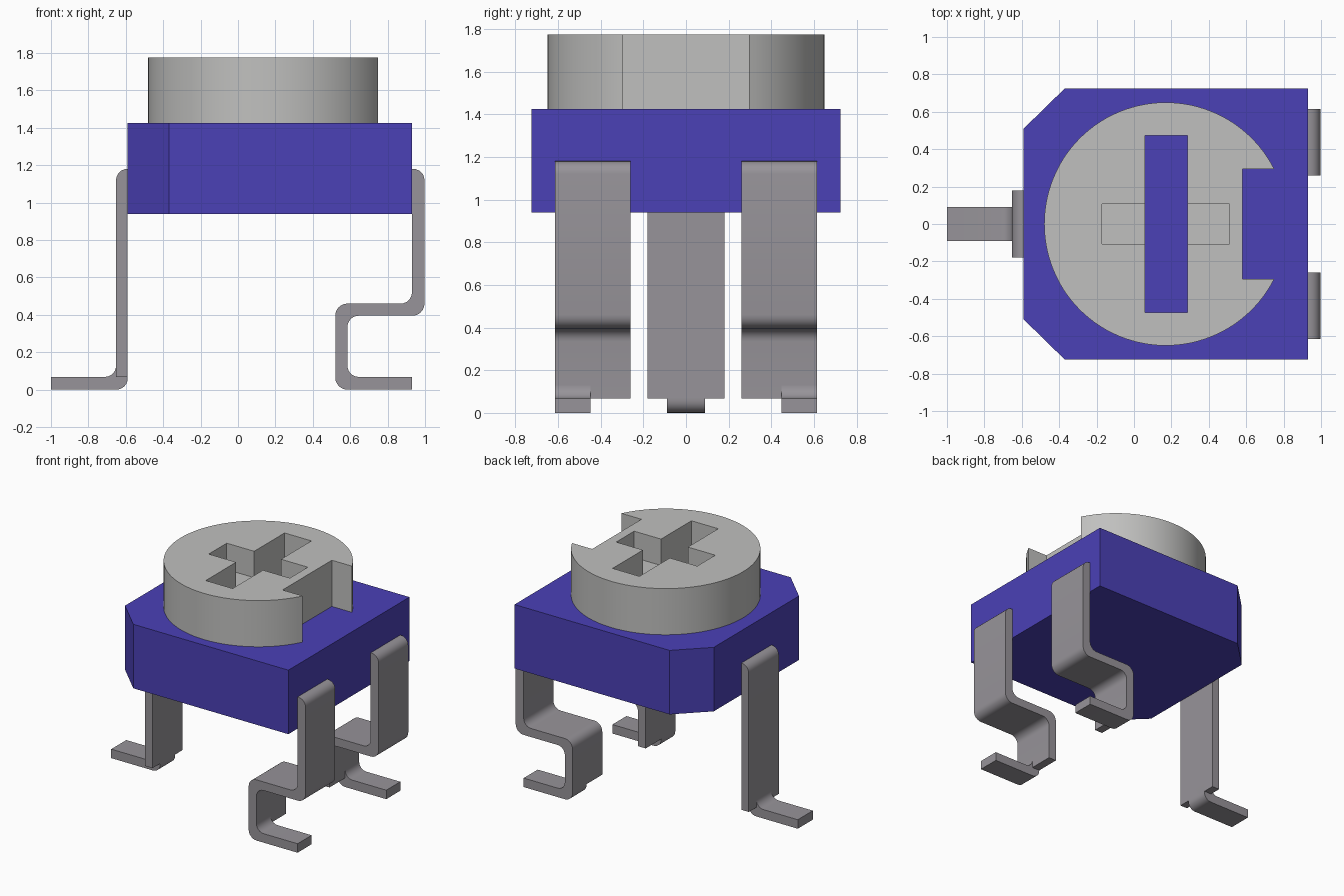
import bpy
import bmesh
import math
from mathutils import Vector

cube = bpy.data.objects.get("Cube")
if cube:
    bpy.data.objects.remove(cube, do_unlink=True)


def material(name, rgb):
    m = bpy.data.materials.new(name)
    m.use_nodes = True
    m.diffuse_color = (*rgb, 1)
    m.node_tree.nodes["Principled BSDF"].inputs["Base Color"].default_value = (*rgb, 1)
    return m


blue = material("blue plastic", (0.07, 0.052, 0.47))
light_grey = material("light grey plastic", (0.53, 0.53, 0.52))
metal = material("grey metal", (0.31, 0.295, 0.32))


def rounded(corners, steps=6):
    """Outline from (u, v[, radius]) corners, with each given radius filleted."""
    pts = []
    for i, c in enumerate(corners):
        p = Vector(c[:2])
        if len(c) < 3:
            pts.append(p)
            continue
        r = c[2]
        a = (Vector(corners[i - 1][:2]) - p).normalized()
        b = (Vector(corners[(i + 1) % len(corners)][:2]) - p).normalized()
        centre = p + (a + b) * r          # right-angle corners
        for k in range(steps + 1):
            t = k / steps * math.pi / 2
            pts.append(centre - b * r * math.cos(t) - a * r * math.sin(t))
    return pts


def prism(name, outline, lo, hi, axis, mat):
    """Extrude an outline along z (outline in xy) or along y (outline in xz)."""
    bm = bmesh.new()
    place = (lambda p, h: (p[0], p[1], h)) if axis == "z" else (lambda p, h: (p[0], h, p[1]))
    face = bm.faces.new([bm.verts.new(place(p, lo)) for p in outline])
    ext = bmesh.ops.extrude_face_region(bm, geom=[face])
    shift = (0, 0, hi - lo) if axis == "z" else (0, hi - lo, 0)
    bmesh.ops.translate(bm, vec=shift,
                        verts=[v for v in ext["geom"] if isinstance(v, bmesh.types.BMVert)])
    bmesh.ops.recalc_face_normals(bm, faces=bm.faces)
    mesh = bpy.data.meshes.new(name)
    bm.to_mesh(mesh)
    bm.free()
    mesh.materials.append(mat)
    ob = bpy.data.objects.new(name, mesh)
    bpy.context.collection.objects.link(ob)
    return ob


def activate(ob):
    bpy.ops.object.select_all(action="DESELECT")
    ob.select_set(True)
    bpy.context.view_layer.objects.active = ob


def smooth(ob):
    activate(ob)
    bpy.ops.object.shade_smooth_by_angle(angle=math.radians(30))


def cut(ob, x0, x1, y0, y1, z0, z1):
    cutter = prism("slot_cutter", [(x0, y0), (x1, y0), (x1, y1), (x0, y1)],
                   z0, z1, "z", light_grey)
    cutter.hide_render = True
    mod = ob.modifiers.new("slot", "BOOLEAN")
    mod.operation = "DIFFERENCE"
    mod.solver = "EXACT"
    mod.object = cutter
    activate(ob)
    bpy.ops.object.modifier_apply(modifier=mod.name)
    bpy.data.objects.remove(cutter, do_unlink=True)


# Housing with two chamfered corners
prism("housing", [(-0.37, -0.725), (0.93, -0.725), (0.93, 0.725), (-0.37, 0.725),
                  (-0.59, 0.51), (-0.59, -0.51)], 0.94, 1.425, "z", blue)

# Dial: round disc with a rectangular notch in its +x side
DIAL_X, DIAL_R, NOTCH_Y = 0.17, 0.65, 0.295
start = math.asin(NOTCH_Y / DIAL_R)
N = 96
disc = []
for i in range(N + 1):
    a = start + (2 * math.pi - 2 * start) * i / N
    disc.append((DIAL_X + DIAL_R * math.cos(a), DIAL_R * math.sin(a)))
disc += [(0.58, -NOTCH_Y), (0.58, NOTCH_Y)]
dial = prism("dial", disc, 1.425, 1.775, "z", light_grey)

# Cross-shaped slot: long arm through the dial, short arm part way down
cut(dial, 0.06, 0.285, -0.472, 0.472, 1.3, 1.9)
cut(dial, -0.17, 0.51, -0.108, 0.108, 1.575, 1.9)
smooth(dial)

# Single straight pin with a narrow outward foot
smooth(prism("single_pin", rounded([(-0.59, 0.068), (-0.59, 1.18), (-0.652, 1.18, 0.06),
                                    (-0.652, 0.068)]), -0.18, 0.18, "y", metal))
smooth(prism("single_pin_foot", rounded([(-1, 0), (-0.59, 0, 0.06), (-0.59, 0.14),
                                         (-0.652, 0.14), (-0.652, 0.068, 0.06), (-1, 0.068)]),
             -0.09, 0.09, "y", metal))

# Pair of folded pins with narrow feet on their outer edges
folded = rounded([(0.93, 1.18), (0.997, 1.18, 0.06), (0.997, 0.395, 0.065),
                  (0.585, 0.395, 0.06), (0.585, 0.068), (0.52, 0.068),
                  (0.52, 0.46, 0.065), (0.93, 0.46, 0.06)])
foot = rounded([(0.52, 0.14), (0.52, 0, 0.065), (0.93, 0), (0.93, 0.068),
                (0.585, 0.068, 0.06), (0.585, 0.14)])
for side, s in (("front", -1), ("back", 1)):
    for part, outline, inner in (("pin", folded, 0.26), ("pin_foot", foot, 0.447)):
        lo, hi = sorted((s * inner, s * 0.615))
        smooth(prism(f"{side}_{part}", outline, lo, hi, "y", metal))
